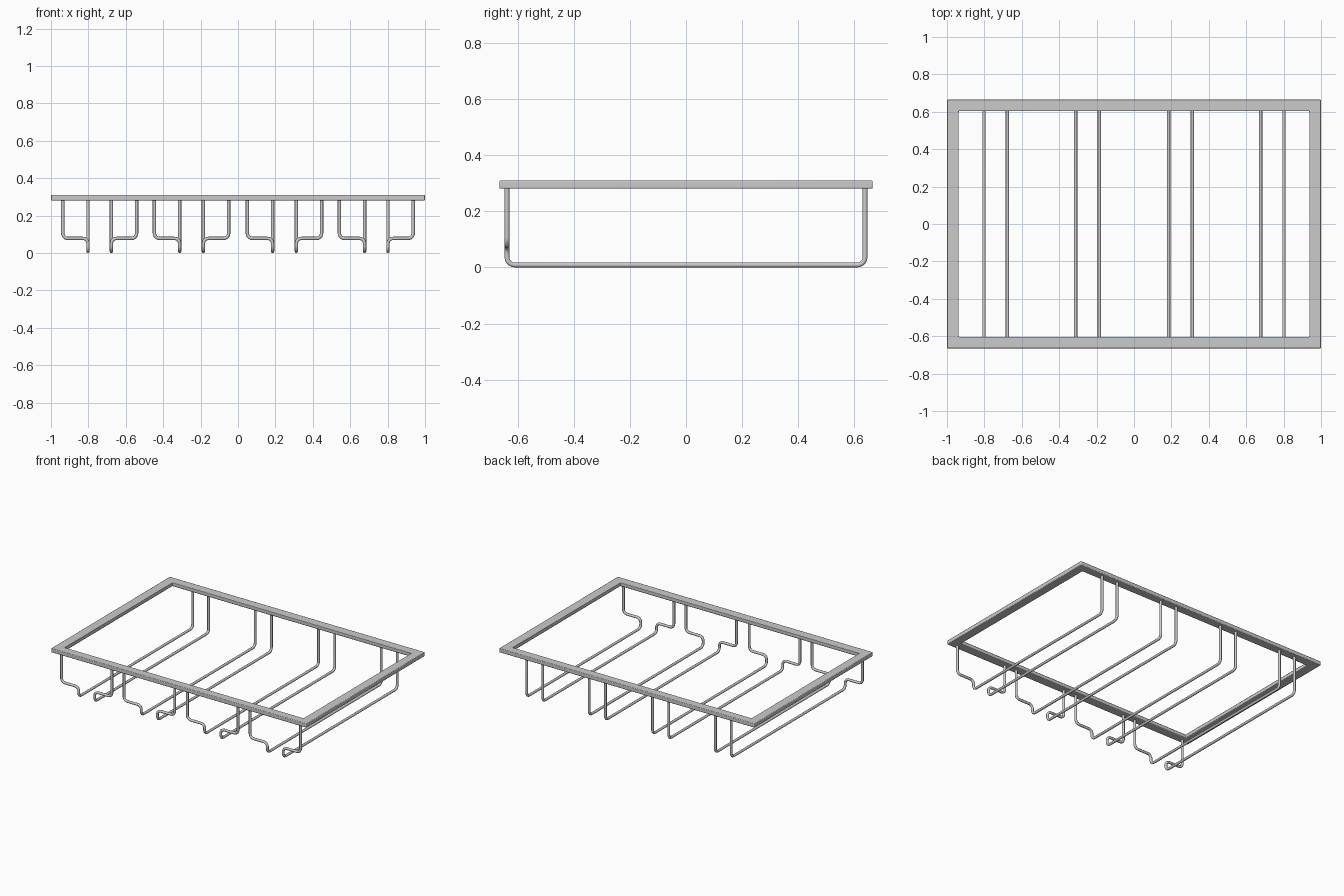
import bpy, bmesh, math
from mathutils import Vector

if "Cube" in bpy.data.objects:
    bpy.data.objects.remove(bpy.data.objects["Cube"])

R = 0.009            # wire radius
Y = 0.638            # wire ends in y
Z_LOW, Z_STEP, Z_TOP = R, 0.078, 0.288


def fillet(points, radius, steps=6):
    """Round every inner corner of a path with right-angled bends."""
    pts = [Vector(p) for p in points]
    out = [pts[0]]
    for a, b, c in zip(pts, pts[1:], pts[2:]):
        u, v = (a - b).normalized(), (c - b).normalized()
        centre = b + (u + v) * radius
        for i in range(steps + 1):
            t = math.pi / 2 * i / steps
            out.append(centre - v * radius * math.cos(t) - u * radius * math.sin(t))
    return out + [pts[-1]]


def wire(name, points):
    path = fillet(points, 0.028)
    curve = bpy.data.curves.new(name, 'CURVE')
    curve.dimensions = '3D'
    curve.bevel_depth = R
    curve.bevel_resolution = 3
    curve.use_fill_caps = True
    spline = curve.splines.new('POLY')
    spline.points.add(len(path) - 1)
    for sp, p in zip(spline.points, path):
        sp.co = (*p, 1)
    tmp = bpy.data.objects.new(name + "_path", curve)
    bpy.context.collection.objects.link(tmp)
    deps = bpy.context.evaluated_depsgraph_get()
    mesh = bpy.data.meshes.new_from_object(tmp.evaluated_get(deps))
    bpy.data.objects.remove(tmp)
    obj = bpy.data.objects.new(name, mesh)
    bpy.context.collection.objects.link(obj)
    smooth(obj)


def smooth(obj):
    bpy.ops.object.select_all(action='DESELECT')
    obj.select_set(True)
    bpy.context.view_layer.objects.active = obj
    bpy.ops.object.shade_smooth_by_angle(angle=math.radians(40))


# Flat rectangular top frame
bm = bmesh.new()
signs = [(-1, -1), (1, -1), (1, 1), (-1, 1)]
rings = [[bm.verts.new((sx * x, sy * y, z)) for sx, sy in signs]
         for x, y, z in [(1, 0.665, 0.281), (1, 0.665, 0.31),
                         (0.937, 0.604, 0.31), (0.937, 0.604, 0.281)]]
for k in range(4):
    a, b = rings[k], rings[(k + 1) % 4]
    for i in range(4):
        j = (i + 1) % 4
        bm.faces.new((a[i], a[j], b[j], b[i]))
bmesh.ops.recalc_face_normals(bm, faces=bm.faces)
mesh = bpy.data.meshes.new("top_frame")
bm.to_mesh(mesh)
bm.free()
frame = bpy.data.objects.new("top_frame", mesh)
bpy.context.collection.objects.link(frame)
bevel = frame.modifiers.new("soft_edges", 'BEVEL')
bevel.width = 0.004
bevel.segments = 2
bevel.limit_method = 'ANGLE'
smooth(frame)

# Hanging rails in four pairs: plain rise at the back, outward step at the front
for n, (x0, x1) in enumerate([(-0.802, -0.677), (-0.312, -0.185),
                              (0.185, 0.312), (0.677, 0.802)]):
    for side, x, d in (("left", x0, -0.135), ("right", x1, 0.135)):
        wire(f"rail_{n + 1}_{side}", [
            (x, Y, Z_TOP), (x, Y, Z_LOW), (x, -Y, Z_LOW),
            (x, -Y, Z_STEP), (x + d, -Y, Z_STEP), (x + d, -Y, Z_TOP)])
